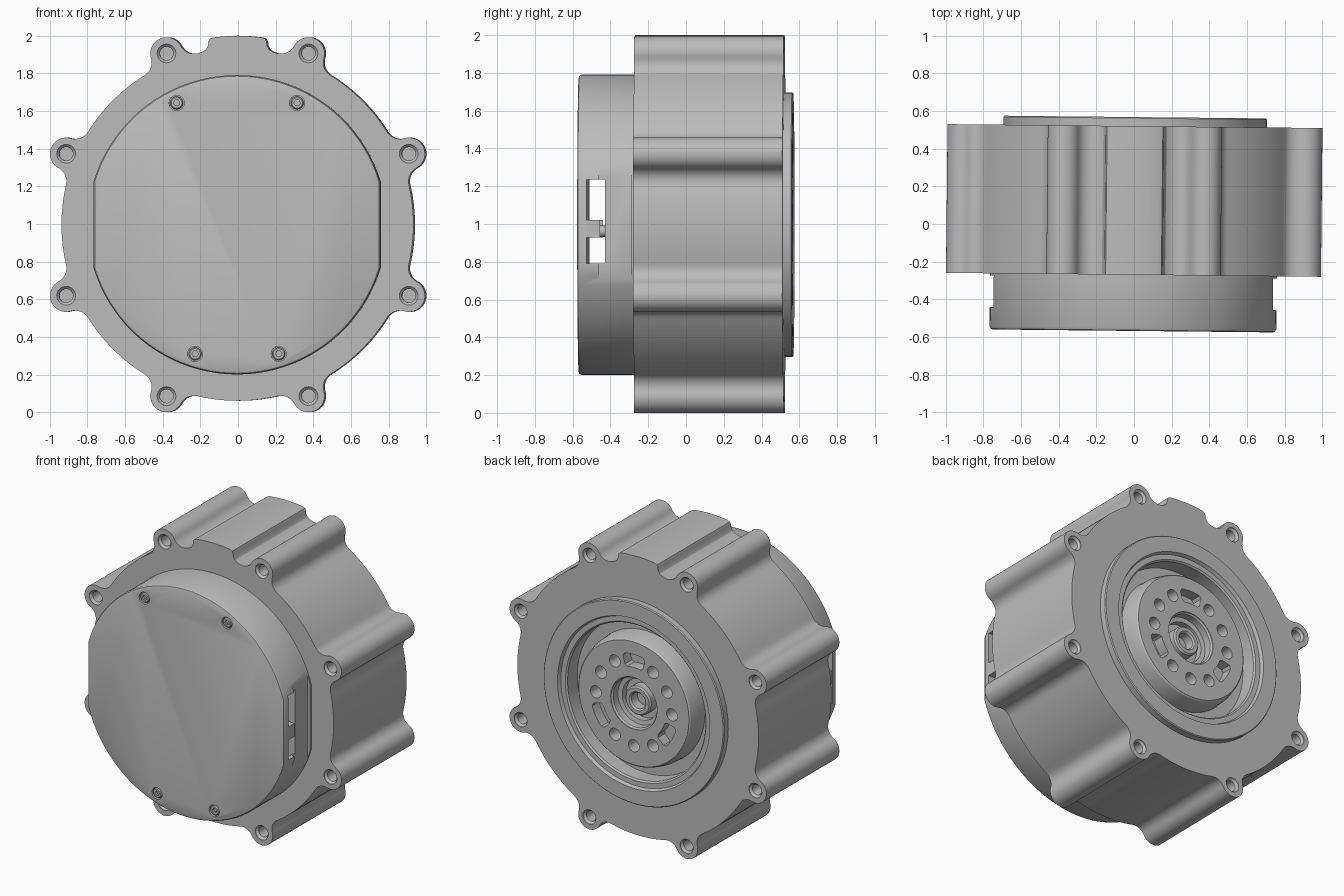
import bpy, bmesh, math
from mathutils import Vector

cube = bpy.data.objects.get("Cube")
if cube:
    bpy.data.objects.remove(cube, do_unlink=True)

CZ = 0.996                      # height of the main axis
TURN = math.radians(-0.6)       # slight yaw of the whole unit

metal = bpy.data.materials.new("grey_metal")
metal.use_nodes = True
metal.diffuse_color = (0.5, 0.5, 0.5, 1)
metal.node_tree.nodes["Principled BSDF"].inputs["Base Color"].default_value = (0.5, 0.5, 0.5, 1)


def polar(r, a):
    return Vector((r * math.cos(a), r * math.sin(a)))


def angle_of(v):
    return math.atan2(v.y, v.x)


def arc(c, r, a0, a1, n):
    """Points along the shorter arc from a0 to a1, without the end point."""
    d = (a1 - a0 + math.pi) % math.tau - math.pi
    return [c + polar(r, a0 + d * i / n) for i in range(n)]


def loft(bm, layers):
    """Closed solid through outlines given as (points, y)."""
    rings = [[bm.verts.new((p[0], y, p[1] + CZ)) for p in pts] for pts, y in layers]
    for a, b in zip(rings, rings[1:]):
        for i in range(len(a)):
            j = (i + 1) % len(a)
            bm.faces.new((a[i], a[j], b[j], b[i]))
    bm.faces.new(rings[0])
    bm.faces.new(rings[-1])


def lathe(bm, profile, x=0, z=0, n=32):
    """Solid turned around the y direction from (radius, y) points."""
    c = Vector((x, z))
    loft(bm, [([c + polar(r, math.tau * i / n) for i in range(n)], y) for r, y in profile])


def ring(bm, profile, n=96):
    """Ring turned from a closed (radius, y) profile."""
    loops = [[bm.verts.new((r * math.cos(t), y, r * math.sin(t) + CZ)) for r, y in profile]
             for t in (math.tau * i / n for i in range(n))]
    m = len(profile)
    for i in range(n):
        a, b = loops[i], loops[(i + 1) % n]
        for j in range(m):
            k = (j + 1) % m
            bm.faces.new((a[j], a[k], b[k], b[j]))


def box(bm, x0, x1, y0, y1, z0, z1):
    loft(bm, [([(x0, z0), (x1, z0), (x1, z1), (x0, z1)], y) for y in (y0, y1)])


def finish(name, bm):
    bmesh.ops.recalc_face_normals(bm, faces=bm.faces)
    me = bpy.data.meshes.new(name)
    bm.to_mesh(me)
    bm.free()
    me.materials.append(metal)
    ob = bpy.data.objects.new(name, me)
    bpy.context.collection.objects.link(ob)
    return ob


def activate(ob):
    bpy.ops.object.select_all(action='DESELECT')
    ob.select_set(True)
    bpy.context.view_layer.objects.active = ob


def cut(target, bm):
    cutter = finish("cutter", bm)
    cutter.hide_render = True
    mod = target.modifiers.new("cut", 'BOOLEAN')
    mod.operation, mod.solver, mod.object = 'DIFFERENCE', 'EXACT', cutter
    activate(target)
    bpy.ops.object.modifier_apply(modifier=mod.name)
    bpy.data.objects.remove(cutter, do_unlink=True)


# Housing outline: circle with eight filleted lugs and a block on top
R, LUG_D, LUG_R, FIL = 0.935, 0.985, 0.086, 0.08
gap = math.acos((LUG_D**2 + (R + FIL)**2 - (LUG_R + FIL)**2) / (2 * LUG_D * (R + FIL)))
step = math.tau / 8
lug_angles = [step * (k + 0.5) for k in range(8)]
block = [(0.19, 0.917), (0.168, 0.93), (0.157, 0.95), (0.155, 0.97),
         (0.148, 0.987), (0.13, 0.995), (0.07, 1.001)]
outline = []
for k, t in enumerate(lug_angles):
    lug, f0, f1 = polar(LUG_D, t), polar(R + FIL, t - gap), polar(R + FIL, t + gap)
    outline += arc(f0, FIL, t - gap + math.pi, angle_of(lug - f0), 8)
    outline += arc(lug, LUG_R, angle_of(f0 - lug), t, 10)
    outline += arc(lug, LUG_R, t, angle_of(f1 - lug), 10)
    outline += arc(f1, FIL, angle_of(lug - f1), t + gap + math.pi, 8)
    if k == 1:
        outline.append(polar(R, t + gap))
        outline += block + [(0, 1.004)] + [(-x, z) for x, z in reversed(block)]
    else:
        outline += arc(Vector((0, 0)), R, t + gap, t + step - gap, 12)

bm = bmesh.new()
loft(bm, [(outline, -0.27), (outline, 0.52)])
housing = finish("housing", bm)

# Blind threaded holes in both ends of each lug, and the rear recess
bm = bmesh.new()
for t in lug_angles:
    p = polar(LUG_D, t)
    for face, d in ((-0.27, 1), (0.52, -1)):
        lathe(bm, [(0.05, face - d * 0.01), (0.05, face + d * 0.003), (0.036, face + d * 0.018),
                   (0.036, face + d * 0.14)], p.x, p.y, 24)
lathe(bm, [(0.56, 0.43), (0.56, 0.6)], n=96)
cut(housing, bm)

# Rear flange with a stepped inner rim
bm = bmesh.new()
ring(bm, [(0.7, 0.51), (0.7, 0.562), (0.694, 0.568), (0.59, 0.568), (0.58, 0.545),
          (0.545, 0.545), (0.535, 0.535), (0.535, 0.425), (0.57, 0.425), (0.57, 0.51)])
finish("rear_flange", bm)

# Output hub with a centre bore and a hollow pin
bm = bmesh.new()
lathe(bm, [(0.455, 0.42), (0.45, 0.5), (0.435, 0.557), (0.427, 0.565)], n=96)
hub = finish("output_hub", bm)
bm = bmesh.new()
lathe(bm, [(0.18, 0.6), (0.18, 0.56), (0.17, 0.55), (0.17, 0.5), (0.14, 0.495), (0.14, 0.45)], n=48)
for k in range(12):
    a = math.tau * k / 12
    if k % 4 == 3:
        # rounded arc-shaped pocket
        w = math.radians(15)
        c = math.radians(3)
        pts = [polar(0.34, a - w + c + (w - c) * i / 4) for i in range(9)]
        pts += [polar(0.325, a + w), polar(0.265, a + w)]
        pts += [polar(0.25, a + w - c - (w - c) * i / 4) for i in range(9)]
        pts += [polar(0.265, a - w), polar(0.325, a - w)]
        loft(bm, [(pts, 0.49), (pts, 0.6)])
    else:
        p = polar(0.295, a)
        lathe(bm, [(0.042, 0.47), (0.042, 0.6)], p.x, p.y, 24)
cut(hub, bm)
bm = bmesh.new()
ring(bm, [(0.1, 0.44), (0.1, 0.515), (0.09, 0.525), (0.065, 0.525), (0.055, 0.515), (0.055, 0.44)], 48)
finish("hub_pin", bm)


# Front cover: a disc with two flat sides
def flat_disc(r, half):
    a = math.acos(half / r)
    one = [polar(r, a + (math.pi - 2 * a) * i / 40) for i in range(41)]
    return one + [-p for p in one]


bm = bmesh.new()
loft(bm, [(flat_disc(0.78, 0.746), -0.568), (flat_disc(0.789, 0.755), -0.564),
          (flat_disc(0.795, 0.762), -0.55), (flat_disc(0.795, 0.762), -0.262)])
cover = finish("front_cover", bm)

# Hollow interior, side windows and screw counterbores
bm = bmesh.new()
loft(bm, [(flat_disc(0.76, 0.73), -0.52), (flat_disc(0.76, 0.73), -0.42)])
cut(cover, bm)
bm = bmesh.new()
for s in (-1, 1):
    x0, x1 = sorted((s * 0.6, s * 0.9))
    box(bm, x0, x1, -0.52, -0.42, -0.205, 0.24)
cut(cover, bm)
bm = bmesh.new()
for s in (-1, 1):
    x0, x1 = sorted((s * 0.742, s * 0.9))
    box(bm, x0, x1, -0.452, -0.282, -0.285, 0.288)
screws = [(s * x, z) for x, z in ((0.32, 0.647), (0.222, -0.686)) for s in (-1, 1)]
for x, z in screws:
    lathe(bm, [(0.04, -0.6), (0.04, -0.54)], x, z, 24)
cut(cover, bm)

# Cover screws with hexagonal sockets
bm = bmesh.new()
for x, z in screws:
    lathe(bm, [(0.028, -0.566), (0.034, -0.56), (0.034, -0.535)], x, z, 24)
heads = finish("cover_screws", bm)
bm = bmesh.new()
for x, z in screws:
    lathe(bm, [(0.017, -0.6), (0.017, -0.548)], x, z, 6)
cut(heads, bm)

# Bridge and connector post in each side window
for side, s in (("left", 1), ("right", -1)):
    bm = bmesh.new()
    x0, x1 = sorted((s * 0.7, s * 0.76))
    box(bm, x0, x1, -0.53, -0.448, -0.068, 0.024)
    finish(side + "_window_bridge", bm)
    bm = bmesh.new()
    lathe(bm, [(0.03, -0.46), (0.03, -0.41)], s * 0.7, -0.035, 16)
    finish(side + "_window_post", bm)

# Shared shading and yaw
for ob in list(bpy.context.collection.objects):
    if ob.type == 'MESH' and ob.data.materials and ob.data.materials[0] == metal:
        ob.rotation_euler.z = TURN
        activate(ob)
        bpy.ops.object.shade_smooth_by_angle(angle=math.radians(30))
